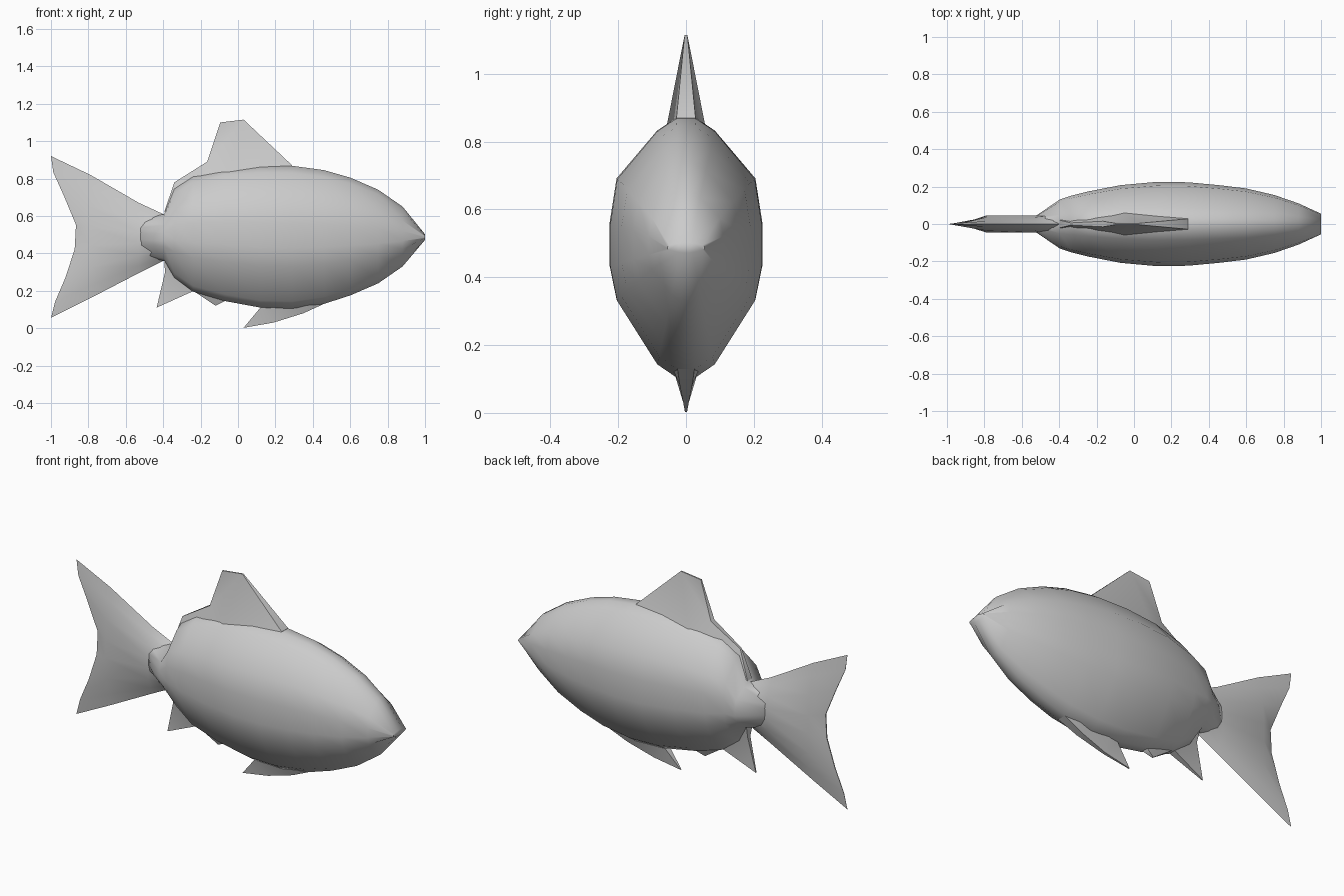
import bpy, bmesh

if "Cube" in bpy.data.objects:
    bpy.data.objects.remove(bpy.data.objects["Cube"])


def finish(name, bm):
    bmesh.ops.remove_doubles(bm, verts=bm.verts, dist=0.0005)
    bmesh.ops.triangulate(bm, faces=[f for f in bm.faces if len(f.verts) > 4])
    bmesh.ops.recalc_face_normals(bm, faces=bm.faces)
    mesh = bpy.data.meshes.new(name)
    bm.to_mesh(mesh)
    bm.free()
    obj = bpy.data.objects.new(name, mesh)
    bpy.context.collection.objects.link(obj)
    bpy.ops.object.select_all(action='DESELECT')
    obj.select_set(True)
    bpy.context.view_layer.objects.active = obj
    bpy.ops.object.shade_smooth_by_angle(angle=1.0)
    return obj


def interp(pts, t):
    for (a, xa), (b, xb) in zip(pts, pts[1:]):
        if a <= t <= b:
            return xa + (xb - xa) * (t - a) / (b - a)
    return pts[-1][1]


def loft(bm, rings):
    loops = [[bm.verts.new(p) for p in r] for r in rings]
    n = len(loops[0])
    for a, b in zip(loops, loops[1:]):
        for i in range(n):
            j = (i + 1) % n
            bm.faces.new((a[i], a[j], b[j], b[i]))
    bm.faces.new(loops[0])
    bm.faces.new(loops[-1])


# Half cross-section: (width fraction, height fraction), mirrored into a ring
half = [(0.13, 1), (0.38, 0.9), (0.91, 0.53), (1, 0.19),
        (1, -0.15), (0.91, -0.41), (0.38, -0.9), (0.13, -1)]
ring = half + [(-w, h) for w, h in reversed(half)]


def section(x, top, bottom, hw):
    c, r = (top + bottom) / 2, (top - bottom) / 2
    return [(x, w * hw, c + h * r) for w, h in ring]


# Body: stations (x, top, bottom, half width) from snout to tail root
stations = [(1.0, 0.502, 0.472, 0.055), (0.88, 0.65, 0.33, 0.11),
            (0.75, 0.74, 0.24, 0.155), (0.60, 0.805, 0.175, 0.19),
            (0.46, 0.845, 0.13, 0.207), (0.29, 0.868, 0.105, 0.223),
            (0.12, 0.87, 0.11, 0.225), (-0.07, 0.855, 0.145, 0.208),
            (-0.24, 0.81, 0.195, 0.175), (-0.34, 0.745, 0.27, 0.15),
            (-0.395, 0.61, 0.36, 0.132), (-0.53, 0.58, 0.39, 0.04)]
bm = bmesh.new()
loft(bm, [section(*s) for s in stations])
finish("body", bm)

# Tail fin: thin loft ending in a forked knife edge
fork = [(0.055, -1.0), (0.09, -1.0), (0.30, -0.91), (0.50, -0.85),
        (0.66, -0.90), (0.78, -0.98), (0.92, -1.0)]
tail_half = [(0, 1), (0.35, 0.8), (0.8, 0.5), (1, 0.15),
             (1, -0.15), (0.8, -0.5), (0.35, -0.8), (0, -1)]
tail_ring = tail_half + [(-w, h) for w, h in reversed(tail_half[1:-1])]
rings = []
for x, top, bottom, hw in [(-0.34, 0.58, 0.39, 0.07), (-0.40, 0.61, 0.36, 0.06),
                           (-0.53, 0.67, 0.295, 0.045), (-0.79, 0.82, 0.16, 0.045),
                           (None, 0.92, 0.055, 0.003)]:
    c, r = (top + bottom) / 2, (top - bottom) / 2
    rings.append([(interp(fork, c + h * r) if x is None else x, w * hw, c + h * r)
                  for w, h in tail_ring])
bm = bmesh.new()
loft(bm, rings)
finish("tail_fin", bm)


# Fins: outline of (x, z, half thickness) made into a closed wedge
def fin(name, outline):
    bm = bmesh.new()
    sides = [[bm.verts.new((x, s * t, z)) for x, z, t in outline] for s in (-1, 1)]
    a, b = sides
    bm.faces.new(a)
    bm.faces.new(b)
    n = len(a)
    for i in range(n):
        j = (i + 1) % n
        bm.faces.new((a[i], a[j], b[j], b[i]))
    finish(name, bm)


fin("dorsal_fin", [(-0.395, 0.62, 0.02), (-0.34, 0.78, 0.006), (-0.165, 0.89, 0.015),
                   (-0.095, 1.10, 0.004), (0.03, 1.115, 0.004), (0.29, 0.87, 0.028),
                   (0.26, 0.78, 0.07), (-0.07, 0.78, 0.07), (-0.25, 0.70, 0.06)])
fin("pelvic_fin", [(0.03, 0.002, 0.003), (0.19, 0.03, 0.008), (0.35, 0.08, 0.018),
                   (0.46, 0.13, 0.025), (0.40, 0.18, 0.06), (0.18, 0.17, 0.05),
                   (0.12, 0.11, 0.02)])
fin("vent_fin", [(-0.12, 0.12, 0.004), (-0.065, 0.147, 0.02), (-0.05, 0.20, 0.05),
                 (-0.20, 0.24, 0.05), (-0.235, 0.197, 0.02)])
fin("anal_fin", [(-0.435, 0.11, 0.003), (-0.235, 0.2, 0.02), (-0.24, 0.28, 0.05),
                 (-0.34, 0.40, 0.05), (-0.395, 0.37, 0.03), (-0.39, 0.30, 0.012)])
